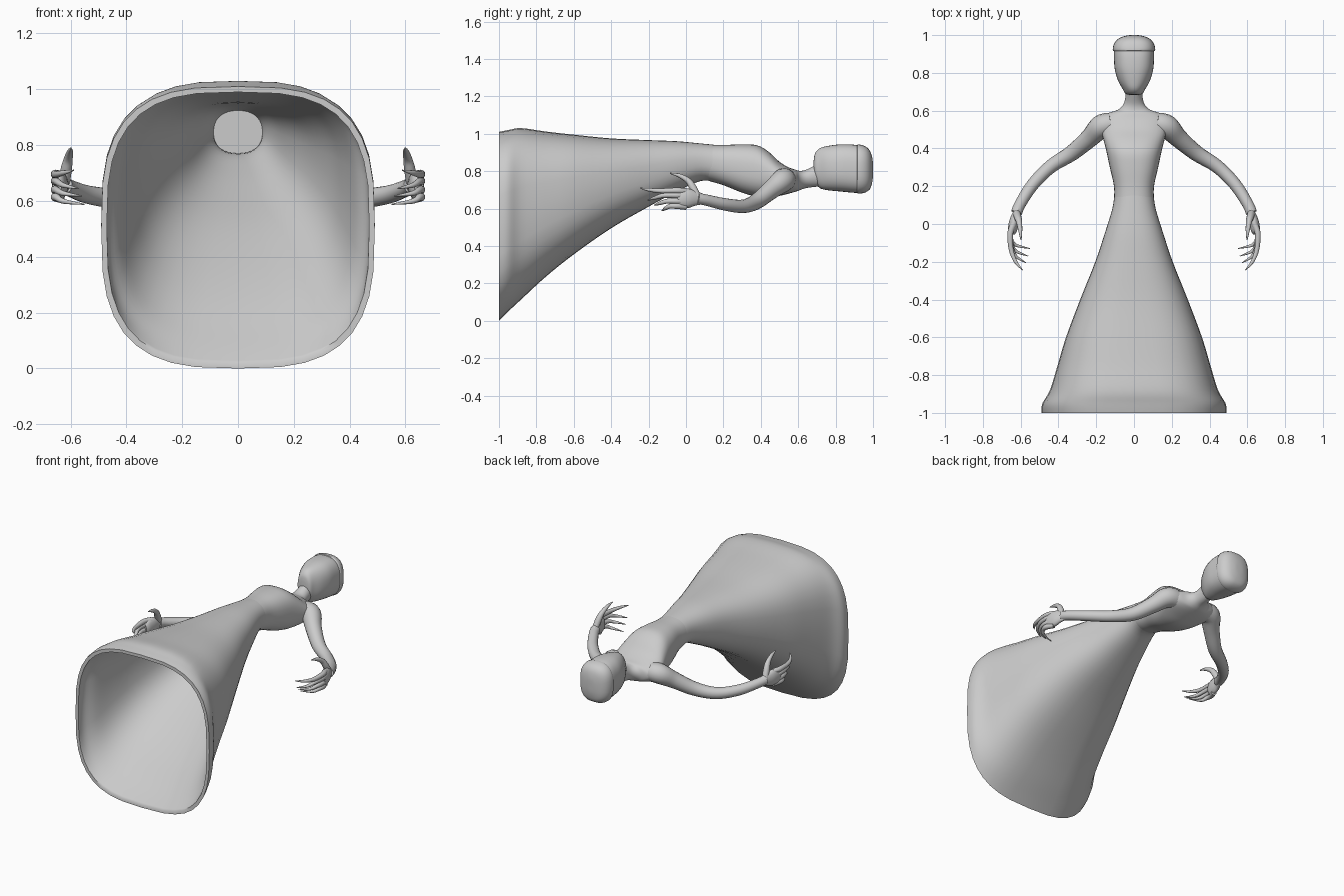
import bpy, bmesh, math
from mathutils import Vector

mat = bpy.data.materials.new("plain grey")
mat.diffuse_color = (0.6, 0.6, 0.6, 1)


def smooth_path(pts, n):
    # Catmull-Rom interpolation through tuples of numbers
    out = []
    P = [Vector(p) for p in pts]
    for i in range(len(P) - 1):
        a, b, c, d = P[max(i - 1, 0)], P[i], P[i + 1], P[min(i + 2, len(P) - 1)]
        for k in range(n):
            t = k / n
            out.append(0.5 * (2 * b + (c - a) * t + (2 * a - 5 * b + 4 * c - d) * t * t
                              + (3 * b - a - 3 * c + d) * t ** 3))
    return out + [P[-1]]


def make_object(name, rings, cap_start=True, mirror=False):
    bm = bmesh.new()
    vr = [[bm.verts.new(p) for p in r] for r in rings]
    n = len(vr[0])
    for a, b in zip(vr, vr[1:]):
        for i in range(n):
            j = (i + 1) % n
            bm.faces.new((a[i], a[j], b[j], b[i]))
    if cap_start:
        bm.faces.new(vr[0])
    bm.faces.new(vr[-1])
    bmesh.ops.recalc_face_normals(bm, faces=bm.faces)
    me = bpy.data.meshes.new(name)
    bm.to_mesh(me)
    bm.free()
    me.materials.append(mat)
    ob = bpy.data.objects.new(name, me)
    bpy.context.collection.objects.link(ob)
    if mirror:
        ob.modifiers.new("mirror", 'MIRROR')
    bpy.ops.object.select_all(action='DESELECT')
    ob.select_set(True)
    bpy.context.view_layer.objects.active = ob
    bpy.ops.object.shade_smooth_by_angle(angle=math.radians(50))
    return ob


def section(s, n=36, inset=0.0):
    # superellipse ring: y, half width, bottom z, top z, squareness
    y, w, z0, z1, e = s
    w, h, zc = w - inset, (z1 - z0) / 2 - inset, (z0 + z1) / 2
    ring = []
    for i in range(n):
        a = 2 * math.pi * i / n
        c, q = math.cos(a), math.sin(a)
        ring.append((w * math.copysign(abs(c) ** (2 / e), c), y,
                     zc + h * math.copysign(abs(q) ** (2 / e), q)))
    return ring


def tube(name, pts, n=12, flat=1.0):
    # round limb along x, y, z, radius points; flat squeezes it sideways in x
    path = smooth_path(pts, 5)
    rings = []
    for i, p in enumerate(path):
        t = (path[min(i + 1, len(path) - 1)].xyz - path[max(i - 1, 0)].xyz).normalized()
        u = Vector((0, 0, 1)) - t * t.z
        if u.length < 0.1:
            u = Vector((1, 0, 0)) - t * t.x
        u.normalize()
        v = t.cross(u)
        rings.append([p.xyz + p.w * (u * math.cos(a) + v * math.sin(a) * flat)
                      for a in (2 * math.pi * k / n for k in range(n))])
    return make_object(name, rings, mirror=True)


# hollow skirt, with a lining running up to the waist
skirt = [(-1.0, .49, .0, 1.01, 3.0), (-.95, .485, .05, 1.02, 3.0), (-.88, .445, .115, 1.03, 3.0),
         (-.75, .405, .235, 1.012, 2.9), (-.6, .36, .355, .995, 2.8), (-.4, .285, .495, .975, 2.6),
         (-.2, .205, .61, .966, 2.5), (-.05, .155, .69, .96, 2.4), (.08, .115, .748, .948, 2.3),
         (.16, .103, .74, .94, 2.3)]
outer = smooth_path(skirt, 4)
lining = [section(s, inset=.02) for s in reversed(outer)]
make_object("skirt", lining + [section(s) for s in outer])

# torso, shoulders and neck
torso = [(.12, .106, .748, .942, 2.3), (.2, .106, .725, .94, 2.4), (.3, .128, .685, .943, 2.5),
         (.38, .145, .663, .938, 2.5), (.44, .16, .658, .905, 2.4), (.5, .175, .668, .85, 2.3),
         (.55, .175, .68, .82, 2.2), (.585, .14, .69, .808, 2.0), (.605, .085, .697, .802, 2.0),
         (.635, .055, .708, .805, 2.0), (.68, .045, .715, .825, 2.0), (.73, .045, .72, .85, 2.0)]
make_object("torso_and_neck", [section(s) for s in smooth_path(torso, 4)])

# head with a narrow chin
head = [(.683, .02, .8, .86, 2.0), (.69, .045, .745, .895, 2.1), (.715, .06, .71, .922, 2.2),
        (.76, .085, .698, .935, 2.3), (.82, .102, .692, .943, 2.5), (.88, .106, .686, .943, 2.6),
        (.92, .107, .683, .938, 2.6)]
make_object("head", [section(s) for s in smooth_path(head, 4)])

# close-fitting cap on the crown
cap = [(.915, .1, .69, .93, 2.6), (.918, .112, .68, .943, 2.6), (.945, .109, .682, .938, 2.7),
       (.97, .095, .692, .925, 2.7), (.988, .07, .712, .9, 2.6), (.998, .035, .755, .86, 2.3),
       (1.0, .01, .79, .825, 2.0)]
make_object("crown_cap", [section(s) for s in smooth_path(cap, 3)])

# arms
tube("arm", [(.12, .53, .755, .06), (.175, .515, .748, .062), (.235, .455, .7, .05),
             (.33, .375, .637, .042), (.44, .305, .612, .036), (.535, .21, .622, .033),
             (.6, .11, .645, .03), (.622, .06, .655, .03)], 16)
tube("palm", [(.61, .09, .65, .028), (.626, .05, .655, .04), (.636, .01, .655, .052),
              (.643, -.03, .652, .05), (.648, -.05, .65, .035)], 14, .5)

# curved, tapering fingers and thumb
tube("thumb", [(.622, .06, .665, .02), (.615, .035, .715, .02), (.608, .01, .75, .016),
               (.602, -.035, .776, .011), (.598, -.085, .789, .003)], 10)
fingers = [(.692, -.245, .71, .588), (.667, -.205, .645, .572),
           (.636, -.17, .618, .56), (.61, -.13, .588, .55)]
for k, (z, ty, tz, tx) in enumerate(fingers):
    tube("finger_%d" % (k + 1),
         [(.637, 0, z, .017), (.655, -.05, z + .004, .016),
          (.65, -.05 + (ty + .05) * .45, z + .003, .013),
          (.625, -.05 + (ty + .05) * .78, (z + tz) / 2, .009), (tx, ty, tz, .002)], 10)
